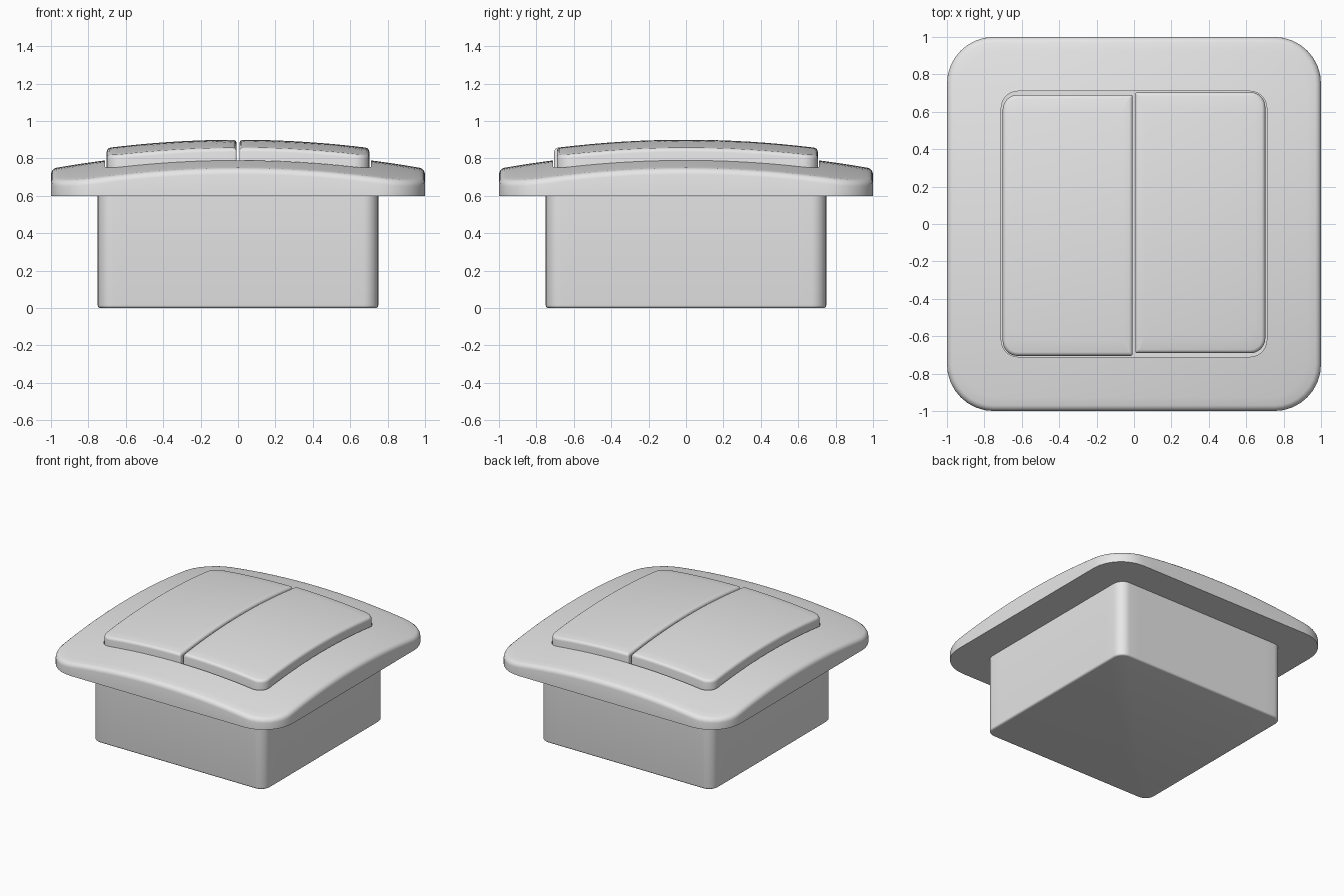
import bpy
import bmesh
from math import sin, cos, pi

cube = bpy.data.objects.get("Cube")
if cube:
    bpy.data.objects.remove(cube)

plastic = bpy.data.materials.new("pale_grey_plastic")
plastic.use_nodes = True
GREY = (0.8, 0.8, 0.8, 1)
plastic.diffuse_color = GREY
plastic.node_tree.nodes["Principled BSDF"].inputs["Base Color"].default_value = GREY

SIDE_STEPS = 16
CORNER_STEPS = 8
BEVEL_STEPS = 4


def outline(x0, x1, y0, y1, radii, inset=0):
    """Rounded rectangle, counter-clockwise; radii start at the +x +y corner."""
    x0, x1, y0, y1 = x0 + inset, x1 - inset, y0 + inset, y1 - inset
    corners = [(x1, y1, -1, -1), (x0, y1, 1, -1), (x0, y0, 1, 1), (x1, y0, -1, 1)]
    arcs = []
    for i, (x, y, sx, sy) in enumerate(corners):
        r = max(radii[i] - inset, 0.002)
        angles = [(i + k / CORNER_STEPS) * pi / 2 for k in range(CORNER_STEPS + 1)]
        arcs.append([(x + sx * r + r * cos(a), y + sy * r + r * sin(a)) for a in angles])
    points = []
    for i, arc in enumerate(arcs):
        points += arc
        a, b = arc[-1], arcs[(i + 1) % 4][0]
        for k in range(1, SIDE_STEPS):
            points.append(mix(a, b, k / SIDE_STEPS))
    return points


def mix(a, b, t):
    return tuple(p + (q - p) * t for p, q in zip(a, b))


def dome(crown):
    """Shallow spherical-like surface with the given height at the middle."""
    return lambda x, y: crown - 0.09 * (x * x + y * y)


def flat(points, z):
    return [(x, y, z) for x, y in points]


def draped(points, surface, drop=0):
    return [(x, y, surface(x, y) - drop) for x, y in points]


def rounded_rim(rect, radii, bevel, surface):
    """Rings that roll from the side wall onto the curved top."""
    rings = []
    for k in range(BEVEL_STEPS + 1):
        a = k / BEVEL_STEPS * pi / 2
        ring = outline(*rect, radii, bevel * (1 - cos(a)))
        rings.append(draped(ring, surface, bevel * (1 - sin(a))))
    return rings


def loft(name, rings, tip=None):
    """Skin the rings, cap the start, and end in a cap or a tip point."""
    bm = bmesh.new()
    loops = [[bm.verts.new(p) for p in ring] for ring in rings]
    n = len(loops[0])
    for low, high in zip(loops, loops[1:]):
        for i in range(n):
            j = (i + 1) % n
            bm.faces.new((low[i], low[j], high[j], high[i]))
    bm.faces.new(loops[0][::-1])
    if tip:
        top = bm.verts.new(tip)
        for i in range(n):
            bm.faces.new((loops[-1][i], loops[-1][(i + 1) % n], top))
    else:
        bm.faces.new(loops[-1])
    bmesh.ops.recalc_face_normals(bm, faces=bm.faces)
    mesh = bpy.data.meshes.new(name)
    bm.to_mesh(mesh)
    bm.free()
    mesh.materials.append(plastic)
    obj = bpy.data.objects.new(name, mesh)
    bpy.context.collection.objects.link(obj)
    bpy.ops.object.select_all(action='DESELECT')
    obj.select_set(True)
    bpy.context.view_layer.objects.active = obj
    bpy.ops.object.shade_smooth_by_angle()
    return obj


# Wall box, with softened bottom edge
box = (-0.75, 0.75, -0.75, 0.75)
box_radii = [0.08] * 4
rings = []
for k in range(BEVEL_STEPS + 1):
    a = k / BEVEL_STEPS * pi / 2
    rings.append(flat(outline(*box, box_radii, 0.015 * (1 - sin(a))), 0.015 * (1 - cos(a))))
rings.append(flat(outline(*box, box_radii), 0.64))
loft("wall_box", rings)

# Domed frame with a recessed opening
plate = (-1, 1, -1, 1)
plate_radii = [0.25] * 4
opening = outline(-0.71, 0.71, -0.71, 0.71, [0.09] * 4)
plate_top = dome(0.835)
rings = [flat(outline(*plate, plate_radii), 0.6)]
rings += rounded_rim(plate, plate_radii, 0.03, plate_top)
rim = outline(*plate, plate_radii, 0.03)
for k in range(1, 7):
    rings.append(draped([mix(a, b, k / 6) for a, b in zip(rim, opening)], plate_top))
rings.append(flat(opening, 0.7))
loft("frame_plate", rings)

# Pair of rocker buttons, each slid slightly the opposite way
button_top = dome(0.9)
for name, side in (("left_rocker", 1), ("right_rocker", -1)):
    x0, x1 = sorted((side * 0.007, side * 0.702))
    slide = side * 0.007
    rect = (x0, x1, slide - 0.698, slide + 0.698)
    radii = [0.08, 0.012, 0.012, 0.08] if side > 0 else [0.012, 0.08, 0.08, 0.012]
    rings = [flat(outline(*rect, radii), 0.7)]
    rings += rounded_rim(rect, radii, 0.02, button_top)
    rim = outline(*rect, radii, 0.02)
    middle = ((x0 + x1) / 2, slide)
    for k in range(1, 10):
        rings.append(draped([mix(p, middle, k / 10) for p in rim], button_top))
    loft(name, rings, (*middle, button_top(*middle)))
